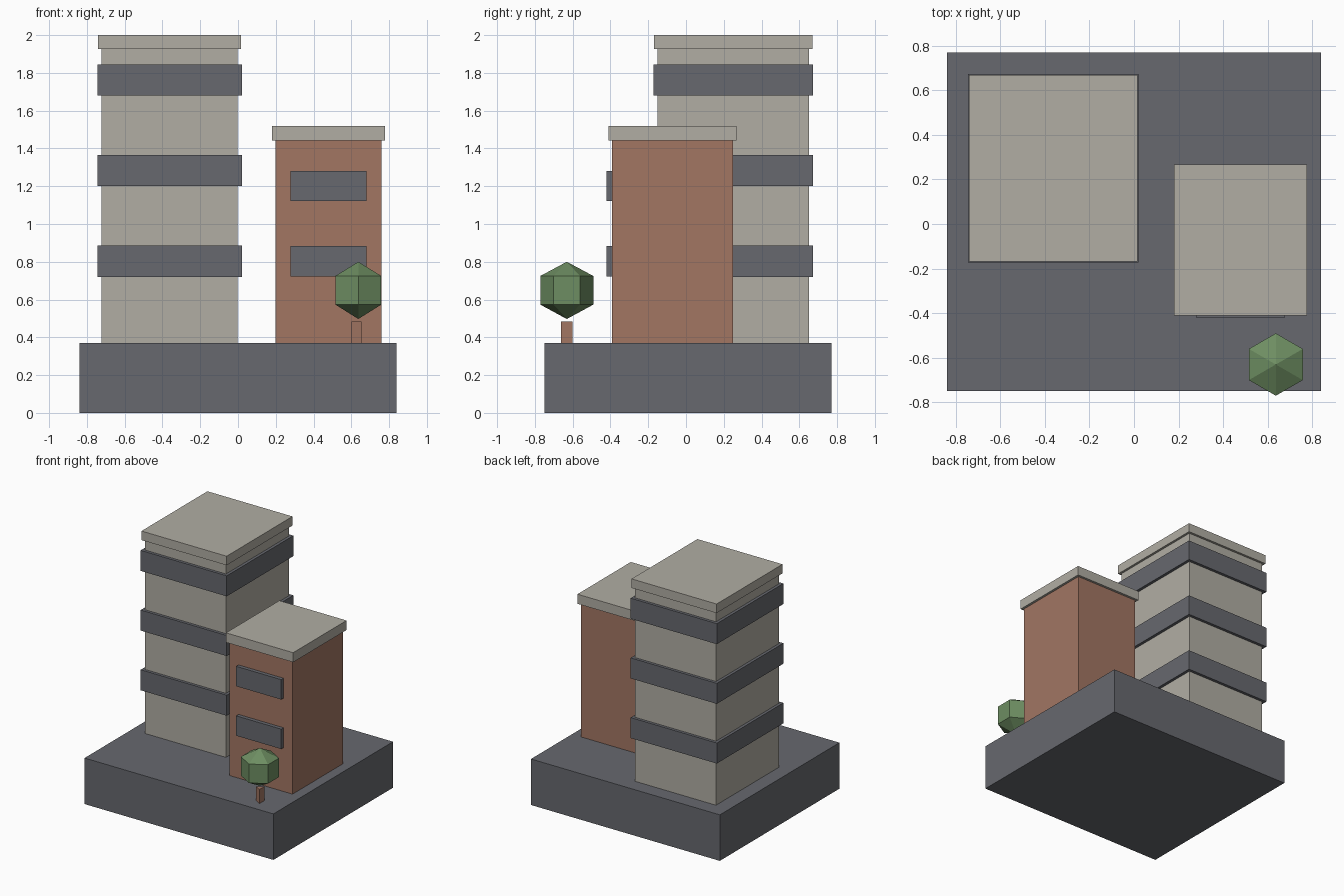
import bpy, bmesh
from math import sin, cos, pi

cube = bpy.data.objects.get("Cube")
if cube:
    bpy.data.objects.remove(cube, do_unlink=True)


def material(name, rgb):
    mat = bpy.data.materials.new(name)
    mat.use_nodes = True
    color = (*rgb, 1)
    mat.diffuse_color = color
    for node in mat.node_tree.nodes:
        if node.type == 'BSDF_PRINCIPLED':
            node.inputs["Base Color"].default_value = color
    return mat


slate = material("slate grey", (0.135, 0.14, 0.158))
stone = material("pale stone", (0.44, 0.42, 0.37))
brick = material("brick brown", (0.36, 0.18, 0.124))
leaf = material("leaf green", (0.155, 0.27, 0.122))


def finish(name, bm, mat):
    bmesh.ops.recalc_face_normals(bm, faces=bm.faces)
    mesh = bpy.data.meshes.new(name)
    bm.to_mesh(mesh)
    bm.free()
    mesh.materials.append(mat)
    obj = bpy.data.objects.new(name, mesh)
    bpy.context.collection.objects.link(obj)
    return obj


def block(name, center, size, bottom, top, mat):
    """Box with a plan center, a plan size and a height range."""
    bm = bmesh.new()
    bmesh.ops.create_cube(bm, size=1)
    bmesh.ops.scale(bm, vec=(*size, top - bottom), verts=bm.verts)
    bmesh.ops.translate(bm, vec=(*center, (top + bottom) / 2), verts=bm.verts)
    return finish(name, bm, mat)


def turned(name, center, sides, start, profile, mat):
    """Faceted solid from (radius, height) rings around a vertical axis."""
    bm = bmesh.new()
    rings = []
    for radius, z in profile:
        angles = [start + 2 * pi * i / sides for i in range(sides)]
        rings.append([bm.verts.new((center[0] + radius * cos(a),
                                    center[1] + radius * sin(a), z)) for a in angles])
    for low, high in zip(rings, rings[1:]):
        for i in range(sides):
            j = (i + 1) % sides
            bm.faces.new((low[i], low[j], high[j], high[i]))
    for ring, (radius, z) in zip((rings[0], rings[-1]), (profile[0], profile[-1])):
        if radius > 0:
            bm.faces.new(ring)
    bmesh.ops.remove_doubles(bm, verts=bm.verts, dist=0.0001)
    return finish(name, bm, mat)


# Ground slab
GROUND = 0.37
block("ground_slab", (0, 0.01), (1.68, 1.52), 0, GROUND, slate)

# Tall tower with window bands and roof cap
tower = (-0.362, 0.25)
block("tower_body", tower, (0.72, 0.8), GROUND, 1.94, stone)
for floor in range(3):
    z = 0.72 + 0.48 * floor
    block(f"tower_window_band_{floor + 1}", tower, (0.766, 0.846), z, z + 0.165, slate)
block("tower_roof", tower, (0.757, 0.837), 1.927, 2.0, stone)

# Brick annex with front windows and roof cap
annex = (0.479, -0.071)
block("annex_body", annex, (0.56, 0.64), GROUND, 1.45, brick)
for floor in range(2):
    z = 0.723 + 0.398 * floor
    block(f"annex_window_{floor + 1}", (annex[0], -0.401), (0.4, 0.04), z, z + 0.16, slate)
block("annex_roof", annex, (0.598, 0.678), 1.443, 1.52, stone)

# Tree with a three-sided trunk and a six-sided crown
tree = (0.637, -0.631)
turned("tree_trunk", tree, 3, pi, [(0.035, GROUND), (0.035, 0.483)], brick)
turned("tree_crown", tree, 6, pi / 2,
       [(0, 0.497), (0.14, 0.573), (0.14, 0.725), (0, 0.8)], leaf)
